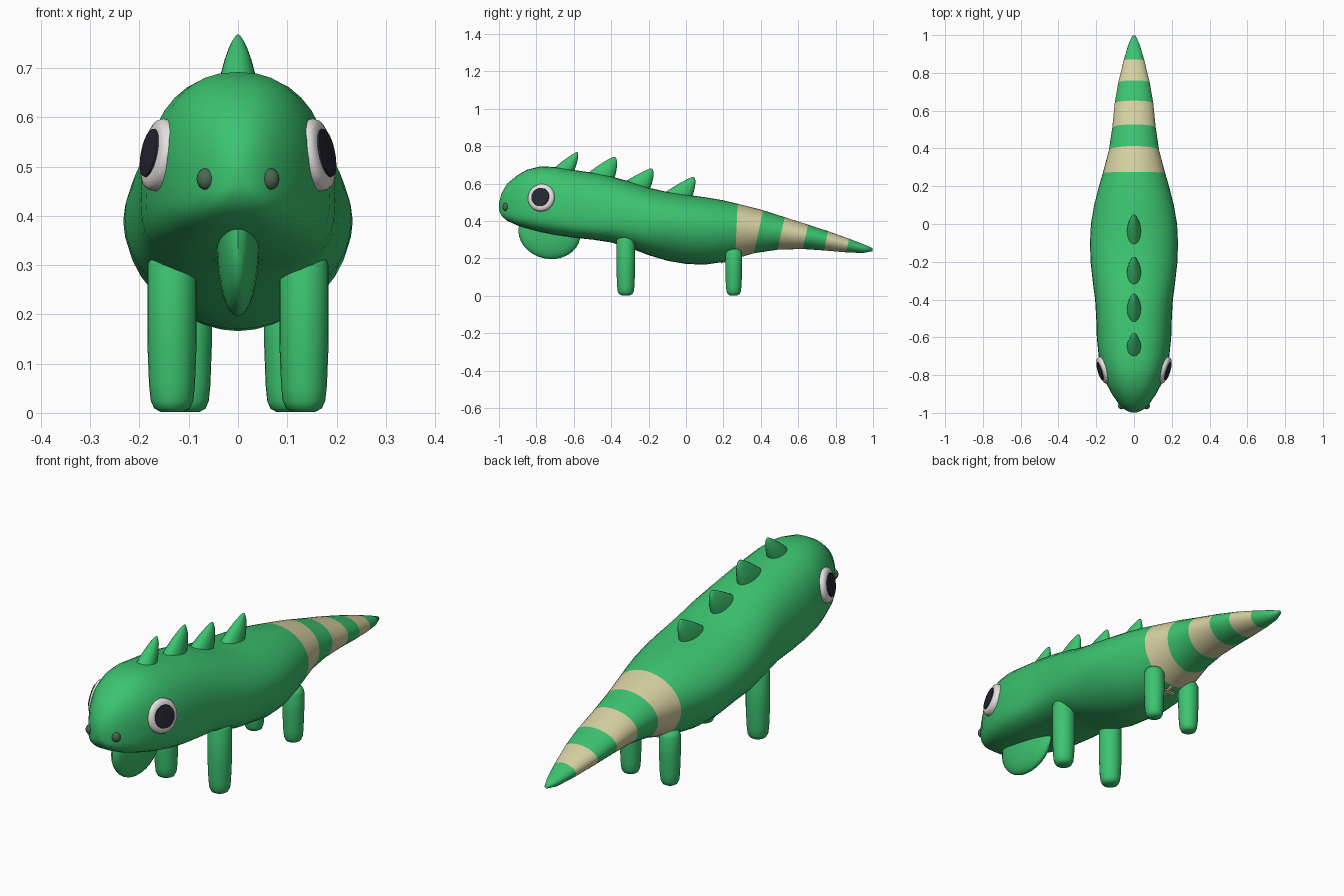
import bpy, bmesh, math
from mathutils import Vector, Matrix

if "Cube" in bpy.data.objects:
    bpy.data.objects.remove(bpy.data.objects["Cube"])


def material(name, rgb):
    m = bpy.data.materials.new(name)
    m.diffuse_color = (*rgb, 1)
    m.use_nodes = True
    m.node_tree.nodes["Principled BSDF"].inputs["Base Color"].default_value = m.diffuse_color
    return m


GREEN = material("leaf green", (0.045, 0.55, 0.16))
BEIGE = material("sand beige", (0.68, 0.64, 0.36))
WHITE = material("eye white", (0.78, 0.76, 0.74))
BLACK = material("pupil black", (0.02, 0.02, 0.035))
DARK = material("nostril green", (0.07, 0.14, 0.08))


def finish(name, bm, mats, angle=50):
    bmesh.ops.recalc_face_normals(bm, faces=bm.faces[:])
    me = bpy.data.meshes.new(name)
    bm.to_mesh(me)
    bm.free()
    for m in mats:
        me.materials.append(m)
    ob = bpy.data.objects.new(name, me)
    bpy.context.collection.objects.link(ob)
    bpy.ops.object.select_all(action='DESELECT')
    ob.select_set(True)
    bpy.context.view_layer.objects.active = ob
    bpy.ops.object.shade_smooth_by_angle(angle=math.radians(angle))
    return ob


def loft(bm, rings, mat_rule=lambda i: 0):
    """Skin closed rings of points and cap both ends."""
    vs = [[bm.verts.new(p) for p in r] for r in rings]
    n = len(rings[0])
    for i in range(len(vs) - 1):
        for k in range(n):
            j = (k + 1) % n
            f = bm.faces.new((vs[i][k], vs[i][j], vs[i + 1][j], vs[i + 1][k]))
            f.material_index = mat_rule(i)
    bm.faces.new(vs[0])
    bm.faces.new(vs[-1])


def lathe(name, profile, matrix, mat, n=24, angle=50):
    """Turn (radius, height) points around local z."""
    bm = bmesh.new()
    loft(bm, [[(r * math.cos(2 * math.pi * k / n), r * math.sin(2 * math.pi * k / n), z)
               for k in range(n)] for r, z in profile])
    bm.transform(matrix)
    return finish(name, bm, [mat], angle)


def ball(name, centre, size, mat, tilt=0):
    bm = bmesh.new()
    bmesh.ops.create_uvsphere(bm, u_segments=24, v_segments=16, radius=1)
    bm.transform(Matrix.Translation(centre) @ Matrix.Rotation(tilt, 4, 'X')
                 @ Matrix.Diagonal((*size, 1)))
    return finish(name, bm, [mat])


# Body from snout to tail tip: y, top, bottom, half width
stations = [
    (-0.999, 0.50, 0.455, 0.014), (-0.985, 0.55, 0.425, 0.045),
    (-0.955, 0.60, 0.40, 0.08), (-0.90, 0.645, 0.375, 0.117),
    (-0.85, 0.674, 0.36, 0.144), (-0.775, 0.692, 0.34, 0.168),
    (-0.70, 0.688, 0.325, 0.187), (-0.60, 0.672, 0.31, 0.197),
    (-0.50, 0.658, 0.30, 0.20), (-0.40, 0.638, 0.285, 0.206),
    (-0.30, 0.61, 0.255, 0.219), (-0.20, 0.577, 0.217, 0.23),
    (-0.10, 0.555, 0.187, 0.233), (0.0, 0.54, 0.17, 0.228),
    (0.10, 0.527, 0.166, 0.211), (0.19, 0.512, 0.179, 0.188),
    (0.27, 0.492, 0.197, 0.165), (0.39, 0.457, 0.227, 0.133),
    (0.51, 0.42, 0.246, 0.115), (0.64, 0.38, 0.25, 0.102),
    (0.75, 0.345, 0.242, 0.083), (0.865, 0.305, 0.232, 0.055),
    (0.95, 0.273, 0.228, 0.03), (0.997, 0.254, 0.238, 0.009)]


def section(y, top, bottom, w, n=36):
    head = min(1, max(0, (-0.1 - y) / 0.4))         # boxier towards the head
    slant = 0.22 * min(1, max(0, (y - 0.24) / 0.15)) if y < 0.98 else 0
    zc = bottom + (top - bottom) * (0.55 - 0.2 * head)
    pts = []
    for k in range(n):
        a = 2 * math.pi * k / n
        c, s = math.cos(a), math.sin(a)
        p = 2 + 0.35 * head if s >= 0 else 1.9 + 1.3 * head
        x = math.copysign(abs(c) ** (2 / p), c) * w
        h = top - zc if s >= 0 else zc - bottom
        z = zc + math.copysign(abs(s) ** (2 / p), s) * h
        pts.append((x, y + slant * (z - zc), z))
    return pts


def in_band(i):
    mid = (stations[i][0] + stations[i + 1][0]) / 2
    return int(any(a < mid < b for a, b in ((0.27, 0.39), (0.51, 0.64), (0.75, 0.865))))


bm = bmesh.new()
loft(bm, [section(*s) for s in stations], in_band)
finish("body", bm, [GREEN, BEIGE], 70)


# Back spikes leaning towards the tail: base y, base z, tip y, tip z, half length
for i, (by, bz, ty, tz, ry) in enumerate((
        (-0.665, 0.655, -0.583, 0.768, 0.055), (-0.468, 0.62, -0.383, 0.743, 0.075),
        (-0.275, 0.575, -0.187, 0.68, 0.075), (-0.055, 0.52, 0.038, 0.635, 0.075))):
    rings = []
    for t, r in ((0, 1), (0.3, 0.87), (0.55, 0.68), (0.75, 0.48), (0.9, 0.27), (0.98, 0.12), (1, 0.03)):
        y, z = by + (ty - by) * t, bz + (tz - bz) * t
        rings.append([(0.04 * r * math.cos(a), y + ry * r * math.sin(a),
                       z - 0.25 * ry * r * math.sin(a) * (1 - t))
                      for a in (2 * math.pi * k / 20 for k in range(20))])
    bm = bmesh.new()
    loft(bm, rings)
    finish(f"back_spike_{i + 1}", bm, [GREEN], 70)

# Throat flap
ball("throat_flap", (0, -0.73, 0.338), (0.043, 0.167, 0.141), GREEN, -0.2)

for side, tag in ((-1, "left"), (1, "right")):
    # Legs with rounded ends
    for part, x, y, r, top in (("front_leg", 0.134, -0.322, 0.05, 0.325),
                               ("rear_leg", 0.098, 0.255, 0.045, 0.25)):
        prof = [(r * 0.45, 0.002), (r * 0.72, 0.009), (r * 0.86, 0.024), (r * 0.93, 0.055),
                (r, 0.14), (r, top - 0.025), (r * 0.85, top - 0.008), (r * 0.5, top)]
        lathe(f"{part}_{tag}", prof, Matrix.Translation((side * x, y, 0)), GREEN, angle=70)

    # Eyes: a pale rim with a dark pupil plate
    normal = Vector((side * 0.94, -0.3, 0.19)).normalized()
    face = Matrix.Translation((side * 0.165, -0.775, 0.525)) @ \
        normal.to_track_quat('Z', 'Y').to_matrix().to_4x4()
    lathe(f"eye_{tag}", [(0.074, -0.035), (0.074, 0.0), (0.069, 0.009), (0.058, 0.014),
                         (0.03, 0.016)], face, WHITE, 32)
    lathe(f"pupil_{tag}", [(0.05, 0.013), (0.049, 0.0185), (0.03, 0.021)], face, BLACK, 32)

    # Nostrils
    ball(f"nostril_{tag}", (side * 0.065, -0.963, 0.475), (0.019, 0.018, 0.022), DARK)

# Small cross mark under the base of the tail
bm = bmesh.new()
for sx, sy in ((0.08, 0.014), (0.014, 0.08)):
    bmesh.ops.create_cube(bm, size=1, matrix=Matrix.Translation((0, 0.225, 0.185))
                          @ Matrix.Rotation(0.21, 4, 'X') @ Matrix.Diagonal((sx, sy, 0.009, 1)))
finish("belly_mark", bm, [BEIGE], 30)
